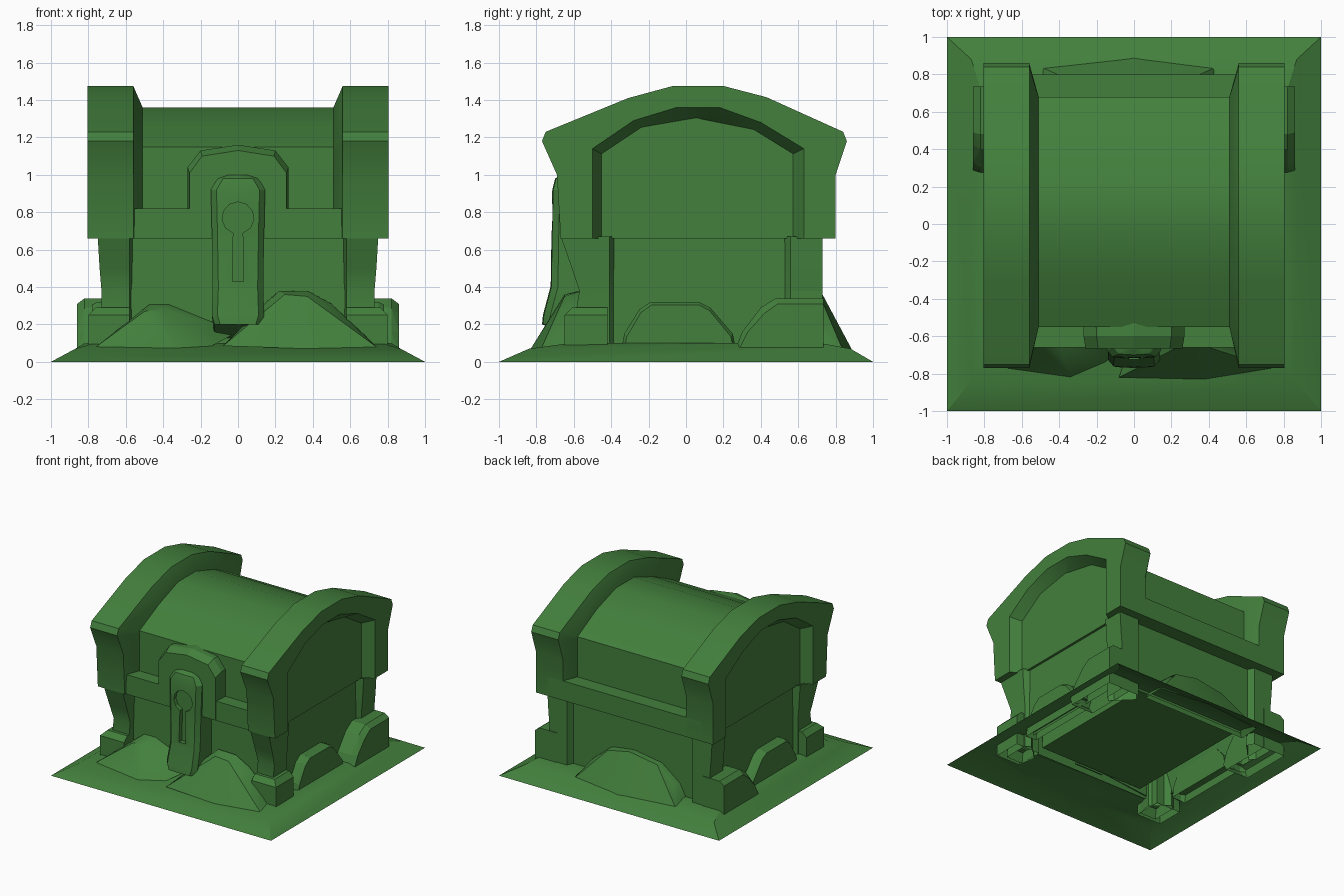
import bpy, bmesh, math

cube = bpy.data.objects.get("Cube")
if cube:
    bpy.data.objects.remove(cube, do_unlink=True)

green = bpy.data.materials.new("chest green")
green.use_nodes = True
COLOUR = (0.056, 0.215, 0.046, 1)
green.diffuse_color = COLOUR
green.node_tree.nodes["Principled BSDF"].inputs["Base Color"].default_value = COLOUR


def finish(name, bm, smooth=False):
    mesh = bpy.data.meshes.new(name)
    bm.to_mesh(mesh)
    bm.free()
    mesh.materials.append(green)
    ob = bpy.data.objects.new(name, mesh)
    bpy.context.collection.objects.link(ob)
    if smooth:
        bpy.ops.object.select_all(action='DESELECT')
        ob.select_set(True)
        bpy.context.view_layer.objects.active = ob
        bpy.ops.object.shade_smooth_by_angle(angle=math.radians(30))
    return ob


def loft(name, sections, caps=True, smooth=False):
    """Skin closed sections with equal point counts."""
    bm = bmesh.new()
    rings = [[bm.verts.new(p) for p in s] for s in sections]
    n = len(rings[0])
    for a, b in zip(rings, rings[1:]):
        for i in range(n):
            j = (i + 1) % n
            bm.faces.new((a[i], a[j], b[j], b[i]))
    if caps:
        bm.faces.new(rings[0])
        bm.faces.new(rings[-1])
    bmesh.ops.recalc_face_normals(bm, faces=bm.faces[:])
    return finish(name, bm, smooth)


def hull(name, points, smooth=False, hollow=False):
    bm = bmesh.new()
    for p in points:
        bm.verts.new(p)
    bmesh.ops.convex_hull(bm, input=bm.verts[:])
    bmesh.ops.dissolve_limit(bm, angle_limit=0.02, verts=bm.verts[:], edges=bm.edges[:])
    bmesh.ops.recalc_face_normals(bm, faces=bm.faces[:])
    if hollow:
        base = [f for f in bm.faces if f.normal.z < -.8]
        bmesh.ops.delete(bm, geom=base, context='FACES')
    return finish(name, bm, smooth)


def rect(x0, x1, y0, y1, z):
    return [(x0, y0, z), (x1, y0, z), (x1, y1, z), (x0, y1, z)]


def at_x(x, profile):
    return [(x, y, z) for y, z in profile]


def at_y(y, profile):
    return [(x, y, z) for x, z in profile]


# Ground sheet with an opening that follows the walls and feet
bm = bmesh.new()
HALF = [(.56, -.54), (.6, -.62), (.77, -.62), (.77, -.43), (.68, -.4),
        (.68, .3), (.82, .3), (.82, .72), (.57, .72), (.55, .67)]
opening = [(x, y, .1) for x, y in HALF] + [(-x, y, .1) for x, y in reversed(HALF)]
middle = rect(-.87, .87, -.84, .88, .07)
loops = [[bm.verts.new(p) for p in loop] for loop in (rect(-1, 1, -1, 1, 0), middle, opening)]
for i in range(4):
    j = (i + 1) % 4
    bm.faces.new((loops[0][i], loops[0][j], loops[1][j], loops[1][i]))
edges = []
for loop in loops[1:]:
    for a, b in zip(loop, loop[1:] + loop[:1]):
        edges.append(bm.edges.get((a, b)) or bm.edges.new((a, b)))
bmesh.ops.triangle_fill(bm, edges=edges, use_beauty=True)
bm.normal_update()
bmesh.ops.reverse_faces(bm, faces=[f for f in bm.faces if f.normal.z < 0])
finish("ground", bm, smooth=True)

# Chest body, with a sunken channel around its floor, and the lid rim
loft("body", [rect(-.48, .48, -.5, .62, .12), rect(-.48, .48, -.5, .62, .3),
              rect(-.66, .66, -.52, .66, .3), rect(-.7, .7, -.54, .68, .08),
              rect(-.7, .7, -.54, .68, .68)])
loft("lid_rim", [rect(-.7, .7, -.66, .8, z) for z in (.66, .82)])

# Barrel lid
BARREL = [(-.55, .66), (-.55, .82), (-.55, 1.12), (-.55, 1.15), (-.3, 1.27), (-.05, 1.36),
          (.18, 1.36), (.43, 1.28), (.68, 1.15), (.68, 1.12), (.68, .82), (.68, .66)]
loft("lid_barrel", [at_x(-.72, BARREL), at_x(.72, BARREL)], smooth=True)

# Heavy lid bands, hollowed on the outer side
BAND = [(-.67, .66), (-.69, 1.0), (-.77, 1.18), (-.75, 1.23), (-.31, 1.41), (-.07, 1.475),
        (.2, 1.475), (.43, 1.415), (.84, 1.23), (.86, 1.18), (.8, 1.0), (.8, .66)]
OPENING = [(.63, .66), (.63, 1.14), (.4, 1.28), (.18, 1.36),
           (-.05, 1.36), (-.28, 1.29), (-.5, 1.14), (-.5, .66)]
INNER = [(.57, .66), (.57, 1.11), (.36, 1.24), (.06, 1.3),
         (.05, 1.3), (-.24, 1.25), (-.45, 1.11), (-.45, .66)]
for side, s in (("left", 1), ("right", -1)):
    loft(side + "_band_rim", [at_x(.805 * s, BAND + OPENING), at_x(.715 * s, BAND + INNER)],
         smooth=True)
    loft(side + "_band", [at_x(.715 * s, BAND), at_x(.56 * s, BAND), at_x(.51 * s, BARREL)],
         smooth=True)

    # Corner posts, open at the ends
    front = [(0, .73, -.62), (.2, .73, -.6), (.38, .73, -.57), (.5, .74, -.61), (.67, .75, -.67)]
    loft(side + "_front_post",
         [[(.56 * s, -.5, z), (.58 * s, y, z), (x * s, y, z),
           (x * s, -.41, z), (.69 * s, -.38, z)] for z, x, y in front],
         caps=False, smooth=True)
    loft(side + "_rear_post",
         [[(.54 * s, .67, z), (.57 * s, .73, z), (x * s, .73, z),
           (x * s, .56, z), (.69 * s, .52, z)] for z, x, y in front], caps=False)

    # Front foot
    foot = [(-.65, 0), (-.65, .25), (-.61, .29), (-.42, .29), (-.42, 0)]
    hull(side + "_front_foot",
         at_x(.58 * s, foot) + at_x(.76 * s, foot)
         + at_x(.8 * s, [(y, min(z, .25)) for y, z in foot]), hollow=True)

    # Rear foot with its sloping bracket
    bracket = [(.26, .06), (.3, .16), (.4, .29), (.48, .34), (.735, .34), (.735, 0), (.3, 0)]
    inset = [(.28, .06), (.33, .16), (.42, .26), (.49, .31), (.735, .31), (.735, 0), (.3, 0)]
    hull(side + "_rear_foot",
         at_x(.66 * s, bracket) + at_x(.82 * s, bracket) + at_x(.86 * s, inset), hollow=True)

    # Half-round mound against the side
    arch = [(-.35, .05), (-.33, .15), (-.25, .28), (-.19, .32),
            (.07, .32), (.13, .29), (.25, .15), (.27, .05)]
    hull(side + "_side_mound",
         at_x(.67 * s, arch) + at_x(.75 * s, arch)
         + at_x(.78 * s, [(y * .96, z - .015) for y, z in arch]), hollow=True)

# Soil heaped against the front and back
hull("front_mound_right",
     at_y(-.53, [(-.72, .09), (-.6, .2), (-.47, .31), (-.37, .31), (-.25, .25), (.0, .16)])
     + at_y(-.65, [(-.5, .27), (-.4, .28), (-.28, .22), (-.12, .14)])
     + [(-.76, -.76, .08), (-.34, -.82, .07), (-.15, -.74, .08)], smooth=True)
hull("front_mound_left",
     at_y(-.57, [(.0, .1), (.14, .31), (.22, .38), (.38, .375), (.5, .31), (.62, .2), (.72, .09)])
     + at_y(-.65, [(.16, .31), (.25, .36), (.37, .35), (.48, .29)])
     + [(-.08, -.82, .085), (.38, -.83, .07), (.74, -.77, .08)], smooth=True)
hull("back_mound",
     at_y(.67, [(-.5, .05), (-.42, .2), (-.26, .32), (0, .36), (.2, .33), (.36, .2), (.45, .05)])
     + at_y(.73, [(-.4, .2), (-.25, .32), (0, .36), (.2, .32), (.35, .2)])
     + [(-.5, .84, .06), (0, .89, .06), (.44, .84, .06)], smooth=True, hollow=True)

# Arched latch plate on the lid front
PLATE = [(-.27, .67), (-.27, 1.04), (-.2, 1.13), (0, 1.16), (.2, 1.13), (.27, 1.04), (.27, .67)]
loft("latch_plate", [at_y(-.5, PLATE), at_y(-.6, PLATE),
                     at_y(-.665, [(x * .96, z - .03 * (z > .8)) for x, z in PLATE])])

# Hasp hanging over the front, flared at the foot and cut away underneath
HASP = [(.2, .125, -.77), (.25, .14, -.765), (.4, .135, -.725), (.7, .14, -.72),
        (.92, .145, -.715), (.98, .11, -.7), (1.0, .08, -.67)]
hasp = loft("hasp", [[(-h, -.52, z - drop), (-h, y + .04, z), (-h + .03, y + .005, z), (0, y, z),
                      (h - .03, y + .005, z), (h, y + .04, z), (h, -.52, z - drop)]
                     for z, h, y in HASP for drop in [.08 * (z < .22)]], smooth=True)

# Keyhole sunk into the hasp
angles = [math.radians(-72 + i * 324 / 10) for i in range(11)]
KEY = [(.085 * math.cos(a), .77 + .085 * math.sin(a)) for a in angles]
KEY += [(-.025, .69), (-.03, .43), (.03, .43), (.025, .69)]
cutter = loft("keyhole_cutter", [at_y(-.85, KEY), at_y(-.685, KEY)])
cutter.hide_render = True
cut = hasp.modifiers.new("keyhole", 'BOOLEAN')
cut.operation = 'DIFFERENCE'
cut.solver = 'EXACT'
cut.object = cutter
bpy.context.view_layer.objects.active = hasp
bpy.ops.object.modifier_apply(modifier=cut.name)
bpy.data.objects.remove(cutter, do_unlink=True)
